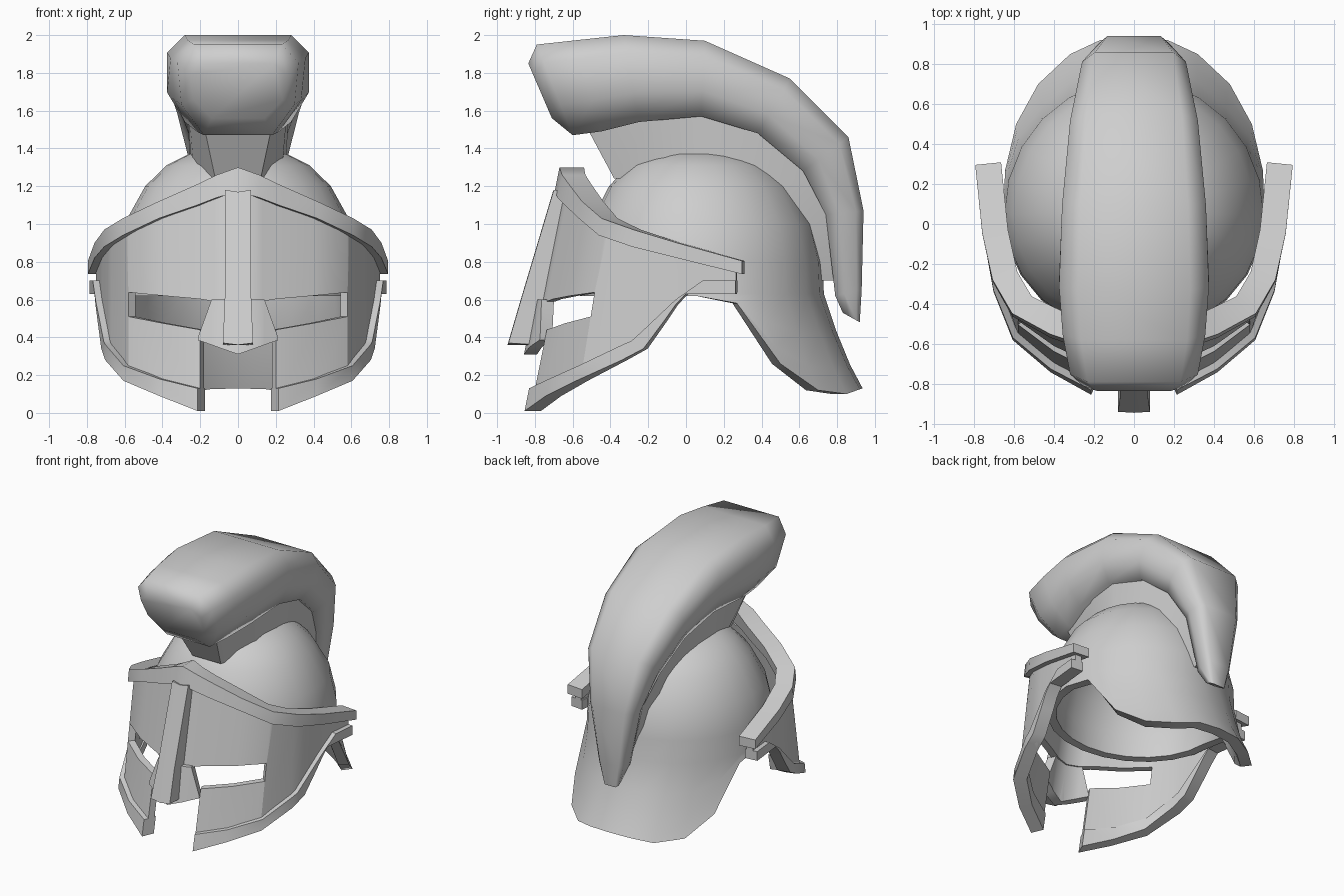
import bpy, bmesh, math
from mathutils import Vector

if "Cube" in bpy.data.objects:
    bpy.data.objects.remove(bpy.data.objects["Cube"])

metal = bpy.data.materials.new("grey_metal")
metal.diffuse_color = (0.62, 0.62, 0.62, 1)
metal.use_nodes = True
metal.node_tree.nodes["Principled BSDF"].inputs["Base Color"].default_value = metal.diffuse_color


def loft(name, rings, closed=False, mirror=False, angle=35, caps=(True, True)):
    """Skin a series of closed point rings into a solid."""
    bm = bmesh.new()
    rows = [[bm.verts.new(p) for p in r] for r in rings]
    n = len(rows[0])
    pairs = list(zip(rows, rows[1:])) + ([(rows[-1], rows[0])] if closed else [])
    for a, b in pairs:
        for i in range(n):
            j = (i + 1) % n
            bm.faces.new((a[i], a[j], b[j], b[i]))
    if not closed:
        if caps[0]:
            bm.faces.new(rows[0])
        if caps[1]:
            bm.faces.new(rows[-1])
    bmesh.ops.remove_doubles(bm, verts=bm.verts, dist=0.0005)
    bmesh.ops.recalc_face_normals(bm, faces=bm.faces)
    me = bpy.data.meshes.new(name)
    bm.to_mesh(me)
    bm.free()
    me.materials.append(metal)
    ob = bpy.data.objects.new(name, me)
    bpy.context.collection.objects.link(ob)
    if mirror:
        ob.modifiers.new("mirror", 'MIRROR')
    bpy.ops.object.select_all(action='DESELECT')
    ob.select_set(True)
    bpy.context.view_layer.objects.active = ob
    bpy.ops.object.shade_smooth_by_angle(angle=math.radians(angle))
    return ob


# Plan curve of the visor, from the nose to the rear end of one side
PLAN = [Vector(p) for p in ((0, -.77), (.1, -.75), (.2, -.705), (.4, -.615),
                            (.58, -.49), (.67, -.30), (.72, -.05), (.755, .30))]
LEAN = (.2, .2, .2, .19, .16, .09, .03, 0)


def visor_point(t, z, off):
    i = min(int(t), 6)
    f = t - i
    p = PLAN[i].lerp(PLAN[i + 1], f)
    lean = LEAN[i] + (LEAN[i + 1] - LEAN[i]) * f

    def tangent(k):
        if k == 0:
            return Vector((1, 0))
        return (PLAN[min(k + 1, 7)] - PLAN[k - 1]).normalized()
    d = tangent(i).lerp(tangent(i + 1), f).normalized()
    q = p + Vector((d.y, -d.x)) * off
    return (max(q.x, 0), q.y + lean * (z - .6), z)


def lerp_table(table, t):
    for a, b in zip(table, table[1:]):
        if a[0] <= t <= b[0]:
            f = (t - a[0]) / (b[0] - a[0])
            return a[1] + (b[1] - a[1]) * f
    return table[-1][1]


def band(name, low, high, out, inn):
    """Curved plate between a low and a high edge, each given as (t, z)."""
    t0, t1 = low[0][0], low[-1][0]
    ts = sorted({t for t, _ in low + high} | {t for t in range(8) if t0 < t < t1})
    rings = []
    for t in ts:
        a, b = lerp_table(low, t), lerp_table(high, t)
        rings.append([visor_point(t, a, out), visor_point(t, b, out),
                      visor_point(t, b, inn), visor_point(t, a, inn)])
    loft(name, rings, mirror=True, caps=(t0 > 0, True))


BROW_LOW = [(0, 1.17), (1, 1.14), (2, 1.10), (3, 1.03), (4, .94), (5, .88), (6, .82), (7, .735)]
BROW_HIGH = [(0, 1.30), (1, 1.26), (2, 1.21), (3, 1.12), (4, 1.03), (5, .97), (6, .90), (7, .805)]
MID = [(t, z + .03) for t, z in BROW_LOW]
CHEEK_LOW = [(2, .01), (3, .09), (4, .17), (5, .28), (5.4, .34), (6.15, .63), (6.9, .63)]

# Visor plates around the eye slits
band("forehead_plate", [(0, .58), (1.3, .59), (4.1, .64)], MID[:4] + [(4.1, .963)], 0, -.05)
band("cheek_plate", CHEEK_LOW[:2] + [(4, .17)], [(2, .44), (4, .51)], 0, -.05)
band("side_plate", [(4, .17)] + CHEEK_LOW[3:], MID[4:7] + [(6.9, .77)], 0, -.05)
band("nose_flare", [(0, .31), (1.3, .36), (2, .385)], [(0, .60), (1.3, .60), (2, .40)], .03, -.04)

# Raised brow and cheek trim
band("brow_band", BROW_LOW, BROW_HIGH, .04, -.09)
band("cheek_trim", CHEEK_LOW,
     [(2, .13), (3, .18), (4, .25), (5.15, .38), (5.8, .55), (6.4, .70), (6.9, .70)], .035, -.06)

# Nose ridge
ridge = []
for z, w, front, back in ((1.17, .068, -.70, -.60), (.60, .07, -.87, -.74), (.36, .08, -.94, -.78)):
    ridge.append([(-w, front, z + .01), (0, front - .005, z), (w, front, z + .01),
                  (w, back, z), (0, back, z - .04), (-w, back, z)])
loft("nose_ridge", ridge, angle=20)

# Dome with the neck guard flaring out at the back
LEVELS = ((0, 1.41), (.40, 1.37), (.58, 1.31), (.75, 1.20), (.92, 1.00), (.99, .80), (1, .63))
GUARD = {0: (0, .935, .13), 15: (.17, .92, .125), 30: (.32, .85, .10),
         45: (.48, .70, .12), 60: (.59, .50, .26), 75: (.645, .27, .58)}
columns = []
for step in range(24):
    deg = step * 15
    a = math.radians(deg)
    depth = .68 if math.cos(a) > 0 else .61
    outer = [Vector((.655 * r * math.sin(a), .05 + depth * r * math.cos(a), z)) for r, z in LEVELS]
    rim = outer[-1]
    key = min(deg, 360 - deg)
    side = 1 if deg <= 180 else -1
    x, y, z = GUARD.get(key, (0, 0, 0))
    end = Vector((x * side, y, z)) if key in GUARD else rim - Vector((0, 0, .01))
    sag = Vector((math.sin(a), math.cos(a), 0)) * (-.015 if key < 60 else 0)
    outer += [rim.lerp(end, .4) + sag, rim.lerp(end, .75) + sag, end]
    inner = [Vector((p.x * .9, .05 + (p.y - .05) * .9, p.z - .06 * max(0, (p.z - .63) / .74)))
             for p in outer]
    columns.append(outer + inner[::-1])
loft("dome_and_neck_guard", columns, closed=True, angle=40)


def crest(name, stations, angle, rounded):
    """Sweep a section along (outer y,z, inner y,z, outer half width, inner half width, foot)."""
    rings = []
    for oy, oz, iy, iz, wo, wi, foot in stations:
        half = [(foot, 0), (1, 1)]
        if rounded:
            half = [(foot, 0), ((foot + 1.25) / 2, .34), (1, .80), (.75, 1)]
        ring = []
        for sgn, pts in ((1, half), (-1, half[::-1])):
            for k, h in pts:
                w = wi + (wo - wi) * h
                ring.append((sgn * min(k, 1) * w, iy + (oy - iy) * h, iz + (oz - iz) * h))
        rings.append(ring)
    loft(name, rings, angle=angle)


# Crest mount between dome and plume
crest("crest_mount", [(-.53, 1.52, -.38, 1.24, .18, .12, 1), (-.15, 1.60, -.10, 1.25, .26, .23, 1),
                      (.10, 1.62, .10, 1.25, .27, .25, 1), (.40, 1.53, .35, 1.12, .23, .22, 1),
                      (.68, 1.28, .52, 1.00, .18, .18, 1), (.82, .95, .64, .85, .12, .12, 1),
                      (.85, .70, .70, .70, .06, .06, 1)], 30, False)

# Plume
crest("plume", [(-.835, 1.85, -.71, 1.56, .25, .28, .5), (-.79, 1.95, -.60, 1.47, .31, .36, .5),
                (-.58, 1.973, -.45, 1.49, .355, .365, .6), (-.33, 2.0, -.25, 1.54, .375, .375, .75),
                (.10, 1.97, .08, 1.57, .36, .36, .82), (.55, 1.77, .38, 1.48, .32, .32, .82),
                (.86, 1.46, .62, 1.28, .26, .26, .82), (.94, 1.07, .74, 1.05, .18, .18, .82),
                (.93, .65, .79, .62, .105, .105, .8), (.92, .48, .83, .53, .06, .06, .7)], 65, True)
